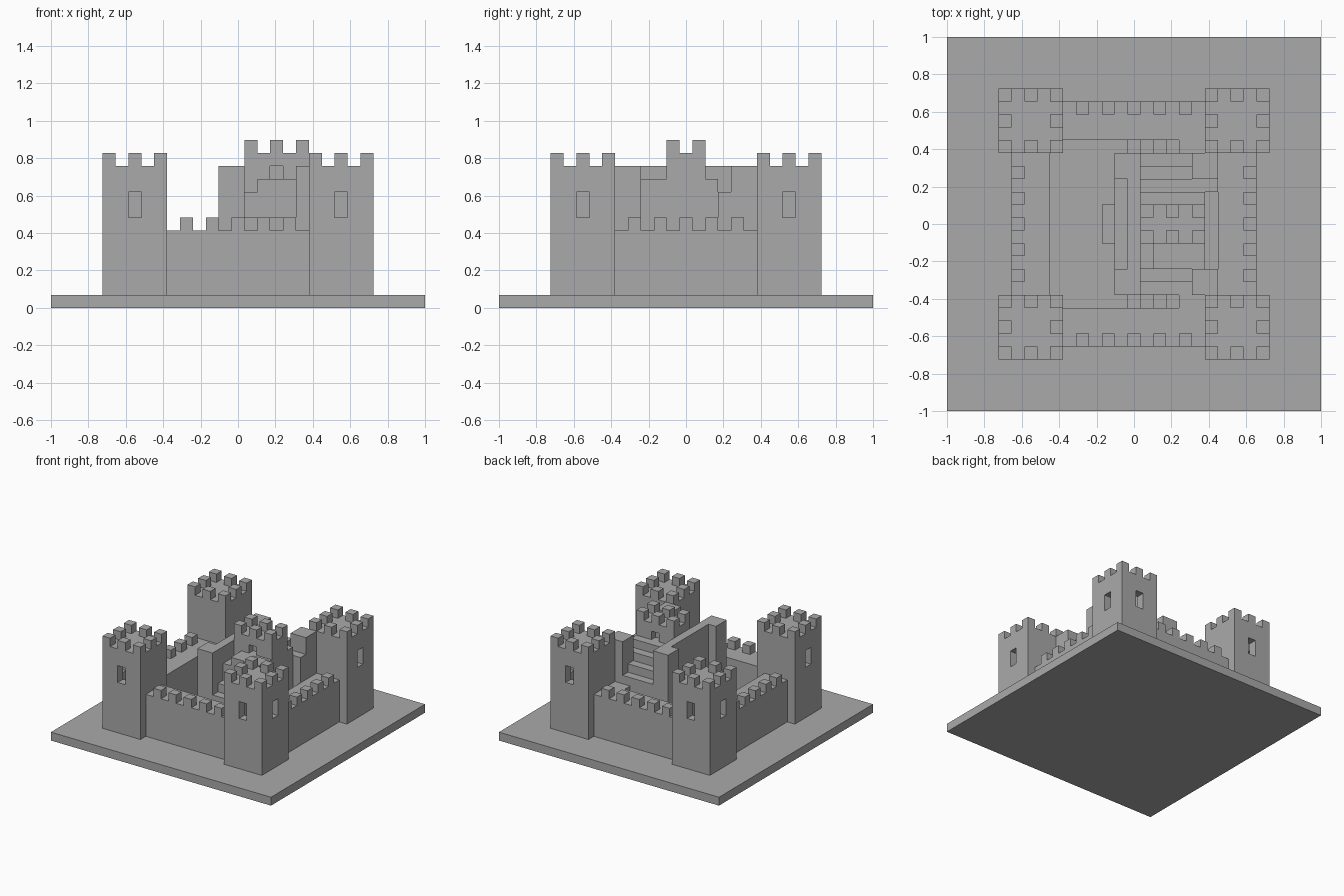
import bpy, bmesh
from mathutils import Vector

U = 2 / 29  # one block of the castle grid

cube = bpy.data.objects.get("Cube")
if cube:
    bpy.data.objects.remove(cube, do_unlink=True)

stone = bpy.data.materials.new("grey_stone")
stone.use_nodes = True
COLOR = (0.4, 0.4, 0.4, 1)
stone.diffuse_color = COLOR
stone.node_tree.nodes["Principled BSDF"].inputs["Base Color"].default_value = COLOR


def build(name, boxes):
    """One object out of boxes given as (x0, x1, y0, y1, z0, z1) in blocks."""
    bm = bmesh.new()
    for x0, x1, y0, y1, z0, z1 in boxes:
        lo = Vector((min(x0, x1), min(y0, y1), z0)) * U
        hi = Vector((max(x0, x1), max(y0, y1), z1)) * U
        for v in bmesh.ops.create_cube(bm, size=1)["verts"]:
            v.co = (lo + hi) / 2 + v.co * (hi - lo)
    mesh = bpy.data.meshes.new(name)
    bm.to_mesh(mesh)
    bm.free()
    mesh.materials.append(stone)
    ob = bpy.data.objects.new(name, mesh)
    bpy.context.collection.objects.link(ob)
    return ob


def cut(ob, boxes):
    """Carve each box out of the object, then drop the cutters."""
    cutters = []
    for box in boxes:
        cutter = build("cutter", [box])
        cutter.hide_render = True
        mod = ob.modifiers.new("cut", 'BOOLEAN')
        mod.operation = 'DIFFERENCE'
        mod.solver = 'EXACT'
        mod.object = cutter
        cutters.append(cutter)
    bpy.context.view_layer.update()
    graph = bpy.context.evaluated_depsgraph_get()
    mesh = bpy.data.meshes.new_from_object(ob.evaluated_get(graph))
    ob.modifiers.clear()
    ob.data = mesh
    for cutter in cutters:
        bpy.data.objects.remove(cutter, do_unlink=True)


def merlon(x, y, z):
    return (x - .5, x + .5, y - .5, y + .5, z, z + 1)


# Ground slab
build("base_slab", [(-14.5, 14.5, -14.5, 14.5, 0, 1)])

# Corner towers: hollow, one window on each outer face, eight merlons
for sx, side in ((-1, "right"), (1, "left")):
    for sy, end in ((-1, "front"), (1, "back")):
        name = f"{end}_{side}_tower"
        tower = build(name, [(5.5 * sx, 10.5 * sx, 5.5 * sy, 10.5 * sy, 1, 11)])
        cx, cy = 8 * sx, 8 * sy
        cut(tower, [
            (cx - 1.5, cx + 1.5, cy - 1.5, cy + 1.5, 6, 10),
            (cx - .5, cx + .5, 9 * sy, 11 * sy, 7, 9),
            (9 * sx, 11 * sx, cy - .5, cy + .5, 7, 9)])
        build(name + "_merlons", [merlon(cx + i, cy + j, 11)
                                  for i in (-2, 0, 2) for j in (-2, 0, 2) if i or j])

# Curtain walls with merlons along the outer edge
for s, end, side in ((-1, "front", "right"), (1, "back", "left")):
    steps = range(-4, 5, 2)
    build(end + "_wall", [(-5.5, 5.5, 6.5 * s, 9.5 * s, 1, 6)]
          + [merlon(i, 9 * s, 6) for i in steps])
    build(side + "_wall", [(6.5 * s, 9.5 * s, -5.5, 5.5, 1, 6)]
          + [merlon(9 * s, i, 6) for i in steps])
    # Stairs from the courtyard up to the wall walk
    build(end + "_wall_stairs",
          [(i - .5, i + .5, 5.5 * s, 6.5 * s, 1, 2 + i) for i in range(4)]
          + [(3.5, 6.5, 5.5 * s, 6.5 * s, 1, 6)])
    # Keep corner buttresses
    for x, edge in ((-1.5, "right"), (4.5, "left")):
        build(f"keep_{end}_{edge}_buttress", [(x, x + 2, 3.5 * s, 5.5 * s, 1, 11)])

# Keep body: tall wall on the right, terrace in front, broad steps behind
build("keep_side_wall", [(-.5, .5, -3.5, 3.5, 1, 11)])
build("keep_terrace", [(1.5, 5.5, -3.5, -1.5, 1, 10), (.5, 1.5, -3.5, -1.5, 1, 9)])
build("keep_front_ledges", [(.5, 4.5, -5.5, -4.5, 1, 6), (.5, 4.5, -4.5, -3.5, 1, 7)])
build("keep_back_steps",
      [(.5, 4.5, 4.5, 5.5, 1, 7), (.5, 4.5, 3.5, 4.5, 1, 8),
       (.5, 6.5, 2.5, 3.5, 1, 9), (.5, 5.5, 1.5, 2.5, 1, 10)])

# Entrance plinth and step facing the courtyard
build("keep_plinth", [(-1.5, -.5, -3.5, 3.5, 1, 3)])
build("keep_entrance_step", [(-2.5, -1.5, -1.5, 1.5, 1, 2)])

# Central tower with small openings and merlons
keep = build("keep_tower", [(.5, 5.5, -1.5, 1.5, 1, 12)])
cut(keep, [(2.5, 3.5, .75 * s, 2 * s, 10, 11) for s in (-1, 1)])
build("keep_tower_merlons", [merlon(x, y, 12) for x in (1, 3, 5) for y in (-1, 1)])
